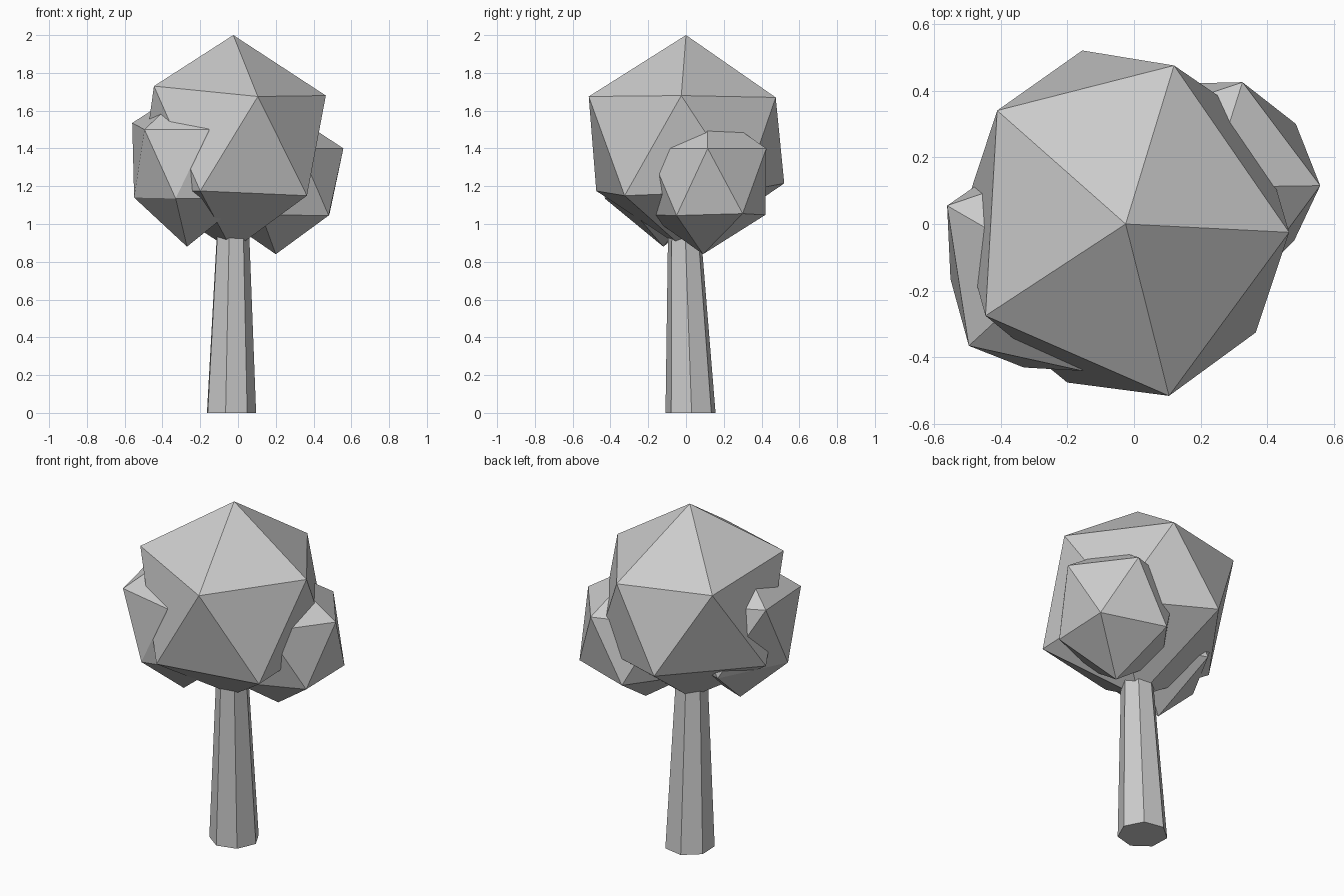
import bpy, bmesh
from math import cos, sin, tau, radians
from mathutils import Vector

if "Cube" in bpy.data.objects:
    bpy.data.objects.remove(bpy.data.objects["Cube"])


def add_object(name, bm):
    bmesh.ops.recalc_face_normals(bm, faces=bm.faces)
    mesh = bpy.data.meshes.new(name)
    bm.to_mesh(mesh)
    bm.free()
    bpy.context.collection.objects.link(bpy.data.objects.new(name, mesh))


def foliage(name, center, radii, pulls):
    """Icosahedron whose nearest corners are pulled to slightly irregular spots."""
    bm = bmesh.new()
    bmesh.ops.create_icosphere(bm, subdivisions=1, radius=1)
    for v in bm.verts:
        v.co = Vector(center) + v.co * Vector(radii)
    for p in map(Vector, pulls):
        min(bm.verts, key=lambda v: (v.co - p).length).co = p
    add_object(name, bm)


# Trunk: leaning, tapered seven-sided post
bm = bmesh.new()
rings = []
for x, y, z, r in ((-0.04, 0.025, 0, 0.136), (-0.03, -0.007, 0.935, 0.09)):
    angles = [radians(2) + tau * i / 7 for i in range(7)]
    rings.append([bm.verts.new((x + r * cos(a), y + r * sin(a), z)) for a in angles])
low, high = rings
for i in range(7):
    j = (i + 1) % 7
    bm.faces.new((low[i], low[j], high[j], high[i]))
bm.faces.new(low[::-1])
bm.faces.new(high)
add_object("trunk", bm)

# Main crown
foliage("crown", (-0.03, 0, 1.43), (0.55, 0.58, 0.57), [
    (-0.025, 0, 2.0), (0.12, 0.475, 1.67), (0.465, -0.025, 1.68),
    (0.105, -0.515, 1.675), (-0.445, -0.275, 1.73), (-0.41, 0.34, 1.69),
    (-0.2, -0.475, 1.175), (0.365, -0.325, 1.15), (-0.155, 0.52, 1.215)])

# Smaller clump, front left
foliage("left_clump", (-0.24, -0.13, 1.32), (0.39, 0.39, 0.42), [
    (-0.56, 0.055, 1.535), (-0.495, -0.365, 1.5), (-0.155, -0.44, 1.5),
    (-0.55, -0.165, 1.14), (-0.33, -0.43, 1.135), (-0.27, -0.12, 0.88)])

# Smaller clump, back right
foliage("right_clump", (0.225, 0.11, 1.225), (0.365, 0.365, 0.395), [
    (0.558, 0.115, 1.4), (0.325, 0.425, 1.4), (0.485, 0.3, 1.055),
    (0.48, -0.05, 1.045), (0.2, 0.09, 0.84)])
